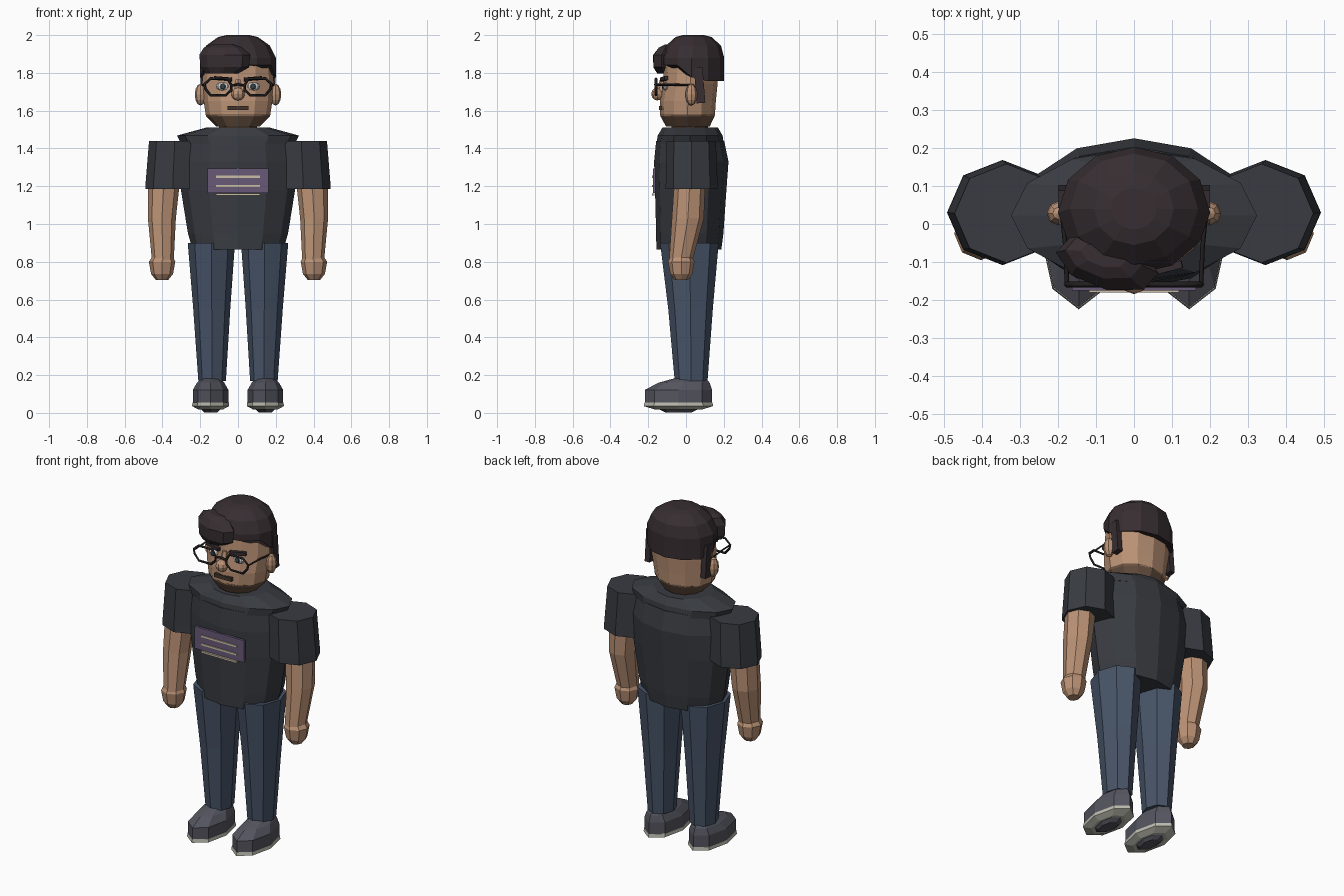
import bpy, bmesh
from math import sin, cos, pi

COLORS = {
    "shirt": (.04, .044, .053), "jeans": (.065, .09, .14), "skin": (.50, .29, .18),
    "hair": (.038, .027, .031), "stubble": (.15, .088, .055), "shoe": (.09, .09, .115),
    "sole": (.5, .5, .43), "black": (.015, .013, .014), "print": (.14, .10, .19),
    "cream": (.6, .52, .38), "white": (.75, .75, .72), "iris": (.04, .06, .06),
    "mouth": (.06, .035, .025),
}
MATS = {}
for key, rgb in COLORS.items():
    MATS[key] = bpy.data.materials.new(key)
    MATS[key].diffuse_color = (*rgb, 1)


def link(name, data, color):
    ob = bpy.data.objects.new(name, data)
    data.materials.append(MATS[color])
    bpy.context.collection.objects.link(ob)
    return ob


def from_bmesh(name, bm, color):
    bmesh.ops.recalc_face_normals(bm, faces=bm.faces)
    me = bpy.data.meshes.new(name)
    bm.to_mesh(me)
    bm.free()
    return link(name, me, color)


def loft(name, rings, n, color):
    """Closed body through elliptical rings (cx, cy, z, rx, ry), one corner facing -y."""
    bm = bmesh.new()
    loops = [[bm.verts.new((cx + rx * sin(2 * pi * i / n), cy - ry * cos(2 * pi * i / n), z))
              for i in range(n)] for cx, cy, z, rx, ry in rings]
    for a, b in zip(loops, loops[1:]):
        for i in range(n):
            j = (i + 1) % n
            bm.faces.new((a[i], a[j], b[j], b[i]))
    bm.faces.new(loops[0])
    bm.faces.new(loops[-1])
    return from_bmesh(name, bm, color)


def box(name, center, size, color, roll=0):
    bm = bmesh.new()
    bmesh.ops.create_cube(bm, size=1)
    for v in bm.verts:
        v.co = [c * s for c, s in zip(v.co, size)]
    ob = from_bmesh(name, bm, color)
    ob.location = center
    ob.rotation_euler.y = roll
    return ob


def ball(name, center, radii, color, u=8, v=6):
    bm = bmesh.new()
    bmesh.ops.create_uvsphere(bm, u_segments=u, v_segments=v, radius=1)
    for p in bm.verts:
        p.co = [c + q * r for c, q, r in zip(center, p.co, radii)]
    return from_bmesh(name, bm, color)


def wire(name, pts, radius, color, closed=False):
    cu = bpy.data.curves.new(name, "CURVE")
    cu.dimensions = "3D"
    cu.bevel_depth = radius
    cu.bevel_resolution = 0
    cu.use_fill_caps = True
    sp = cu.splines.new("POLY")
    sp.points.add(len(pts) - 1)
    for p, co in zip(sp.points, pts):
        p.co = (*co, 1)
    sp.use_cyclic_u = closed
    return link(name, cu, color)


# Shirt body and shoulder yoke
loft("shirt_body", [(0, .015, .865, .24, .172), (0, .02, .95, .265, .178),
                    (0, .025, 1.18, .302, .189), (0, .028, 1.33, .30, .197),
                    (0, .022, 1.44, .285, .180)], 12, "shirt")
loft("shirt_yoke", [(0, .022, 1.425, .30, .178), (0, .022, 1.468, .323, .172),
                    (0, .022, 1.51, .17, .147)], 12, "shirt")

# Chest panel with plain stripes
box("chest_panel", (0, -.168, 1.23), (.325, .014, .13), "print")
for z in (1.25, 1.202, 1.156):
    box("chest_stripe", (0, -.173, z), (.235, .014, .011), "cream")

# Limbs, built once for each side
for s, side in ((-1, "left"), (1, "right")):
    loft(side + "_sleeve", [(s * .345, .03, 1.185, .146, .138),
                            (s * .345, .03, 1.22, .144, .137),
                            (s * .335, .028, 1.44, .136, .130)], 8, "shirt")
    loft(side + "_arm", [(s * .398, -.027, .81, .058, .062), (s * .403, .01, 1.03, .074, .085),
                         (s * .392, .02, 1.22, .084, .082)], 8, "skin")
    loft(side + "_hand", [(s * .402, -.025, .703, .032, .035), (s * .402, -.025, .735, .058, .058),
                          (s * .402, -.025, .80, .070, .070), (s * .400, -.025, .822, .058, .060)],
         8, "skin")
    loft(side + "_trouser_leg", [(s * .137, .027, .17, .073, .087), (s * .139, .024, .55, .098, .118),
                                 (s * .141, .018, .90, .125, .155)], 8, "jeans")
    loft(side + "_shoe", [(s * .145, -.04, .052, .094, .178), (s * .145, -.04, .122, .094, .178),
                          (s * .145, -.01, .160, .072, .135), (s * .145, .02, .182, .05, .085)],
         8, "shoe")
    loft(side + "_sole", [(s * .145, -.04, .018, .065, .125), (s * .145, -.04, .036, .098, .184),
                          (s * .145, -.04, .056, .096, .180)], 8, "sole")
    loft(side + "_tread", [(s * .145, -.04, .003, .035, .07), (s * .145, -.04, .022, .055, .11)],
         8, "shoe")

# Neck and head
loft("neck", [(0, .02, 1.45, .11, .10), (0, .02, 1.55, .105, .095)], 10, "stubble")
loft("stubble_jaw", [(0, .01, 1.515, .115, .115), (0, .008, 1.568, .168, .142),
                     (0, .008, 1.58, .172, .146)], 12, "stubble")
loft("head", [(0, .008, 1.575, .17, .145), (0, .01, 1.65, .182, .148),
              (0, .022, 1.74, .19, .145), (0, .03, 1.86, .185, .145)], 12, "skin")

# Hair cap: lower rim rises towards the forehead
cap = loft("hair_cap", [(0, .03, 1.757, .200, .172), (0, .03, 1.88, .200, .172),
                        (0, .04, 1.945, .168, .145), (0, .04, 1.99, .105, .095),
                        (0, .04, 2.0, .06, .055)], 12, "hair")
for v in cap.data.vertices:
    if v.co.z < 1.8 and v.co.y < .1:
        v.co.z += .085 if v.co.y < -.02 else .02
    if v.co.y < -.02 and v.co.z < 1.9:
        v.co.y += .01

# Swept forelock
lock = loft("hair_forelock", [(-.085, -.105, 1.797, .085, .05), (-.07, -.105, 1.83, .128, .068),
                              (-.07, -.102, 1.895, .135, .072), (-.08, -.09, 1.935, .10, .055),
                              (-.08, -.085, 1.95, .06, .03)], 8, "hair")
for v in lock.data.vertices:
    v.co.y -= .2 * (v.co.x + .07)

# Face and glasses
loft("nose_bridge", [(0, -.135, 1.68, .026, .032), (0, -.120, 1.765, .014, .018)], 6, "skin")
ball("nose_tip", (0, -.152, 1.688), (.036, .032, .034), "skin")
box("mouth", (0, -.135, 1.614), (.11, .018, .022), "mouth")
for s, side in ((-1, "left"), (1, "right")):
    ball(side + "_ear", (s * .198, .028, 1.685), (.031, .032, .058), "skin")
    sb = box(side + "_sideburn", (s * .183, .072, 1.735), (.032, .046, .19), "hair")
    sb.rotation_euler.x = .08
    ball(side + "_eye", (s * .08, -.106, 1.728), (.037, .018, .022), "white")
    ball(side + "_iris", (s * .08, -.120, 1.728), (.015, .008, .016), "iris")
    brow = box(side + "_brow", (s * .08, -.117, 1.769), (.095, .02, .02), "hair", s * -.08)
    brow.rotation_euler.z = s * .25
    outline = [(.035, 1.735), (.055, 1.77), (.145, 1.77), (.178, 1.74),
               (.172, 1.715), (.145, 1.682), (.065, 1.682), (.035, 1.71)]
    wire(side + "_glasses_rim", [(s * x, -.159, z) for x, z in outline], .0075, "black", True)
    wire(side + "_glasses_temple", [(s * .176, -.159, 1.737), (s * .18, -.06, 1.737),
                                    (s * .19, .04, 1.735)], .006, "black")
wire("glasses_bridge", [(-.036, -.16, 1.732), (0, -.162, 1.74), (.036, -.16, 1.732)], .007, "black")
